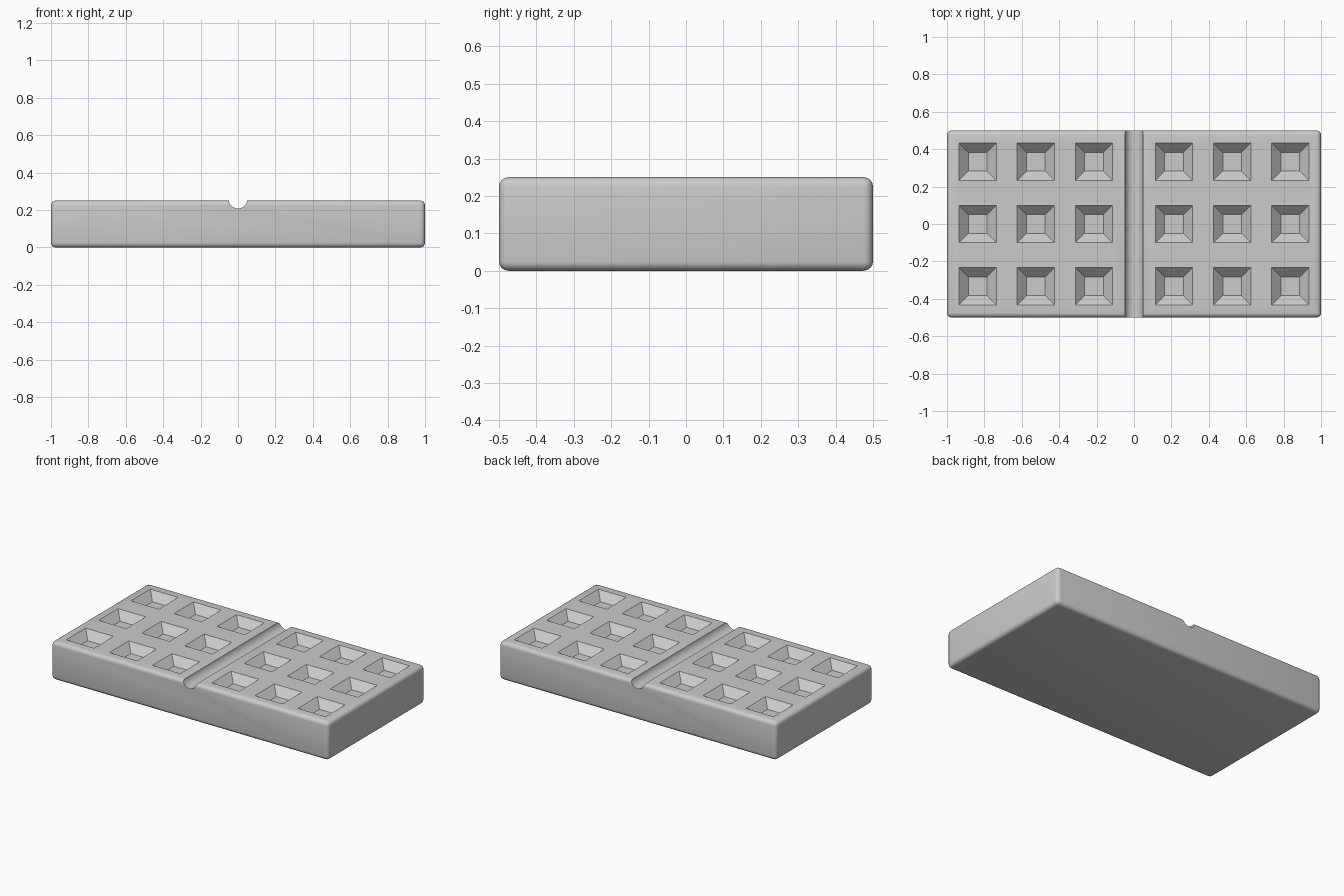
import bpy, bmesh, math
from mathutils import Matrix, Vector

if "Cube" in bpy.data.objects:
    bpy.data.objects.remove(bpy.data.objects["Cube"])

TOP = 0.25      # height of the slab
PIT = 0.10      # half width of a pit at the surface
DEPTH = 0.05    # pit depth, walls slope at 45 degrees

grey = bpy.data.materials.new("plain_grey")
grey.diffuse_color = (0.6, 0.6, 0.6, 1)
grey.use_nodes = True
grey.node_tree.nodes["Principled BSDF"].inputs["Base Color"].default_value = grey.diffuse_color


def make_object(name, bm):
    mesh = bpy.data.meshes.new(name)
    bm.to_mesh(mesh)
    bm.free()
    mesh.materials.append(grey)
    obj = bpy.data.objects.new(name, mesh)
    bpy.context.collection.objects.link(obj)
    return obj


def cut(target, cutter):
    mod = target.modifiers.new("cut_" + cutter.name, 'BOOLEAN')
    mod.operation = 'DIFFERENCE'
    mod.solver = 'EXACT'
    mod.object = cutter
    bpy.context.view_layer.objects.active = target
    bpy.ops.object.modifier_apply(modifier=mod.name)
    bpy.data.objects.remove(cutter)


# Slab with rounded edges
bm = bmesh.new()
bmesh.ops.create_cube(bm, size=1, matrix=Matrix.Translation((0, 0, TOP / 2))
                      @ Matrix.Diagonal((2, 1, TOP, 1)))
bmesh.ops.bevel(bm, geom=bm.edges[:], offset=0.025, segments=4,
                profile=0.5, affect='EDGES')
slab = make_object("slab", bm)

# Tapered pits, three by three on each half
bm = bmesh.new()
rise = 0.02
for side in (-1, 1):
    for x in (0.214, 0.525, 0.836):
        for y in (-0.333, 0, 0.333):
            at = Vector((side * x, y, TOP + (rise - DEPTH) / 2))
            bmesh.ops.create_cone(
                bm, cap_ends=True, segments=4,
                radius1=(PIT - DEPTH) * math.sqrt(2),
                radius2=(PIT + rise) * math.sqrt(2), depth=DEPTH + rise,
                matrix=Matrix.Translation(at) @ Matrix.Rotation(math.pi / 4, 4, 'Z'))
cut(slab, make_object("pit_cutter", bm))

# Round groove across the middle
bm = bmesh.new()
bmesh.ops.create_cone(bm, cap_ends=True, segments=32, radius1=0.05, radius2=0.05,
                      depth=1.2, matrix=Matrix.Translation((0, 0, TOP + 0.008))
                      @ Matrix.Rotation(math.pi / 2, 4, 'X'))
cut(slab, make_object("groove_cutter", bm))

# Smooth rounded edges, keep pit walls crisp
slab.select_set(True)
bpy.context.view_layer.objects.active = slab
bpy.ops.object.shade_smooth_by_angle(angle=math.radians(30))
